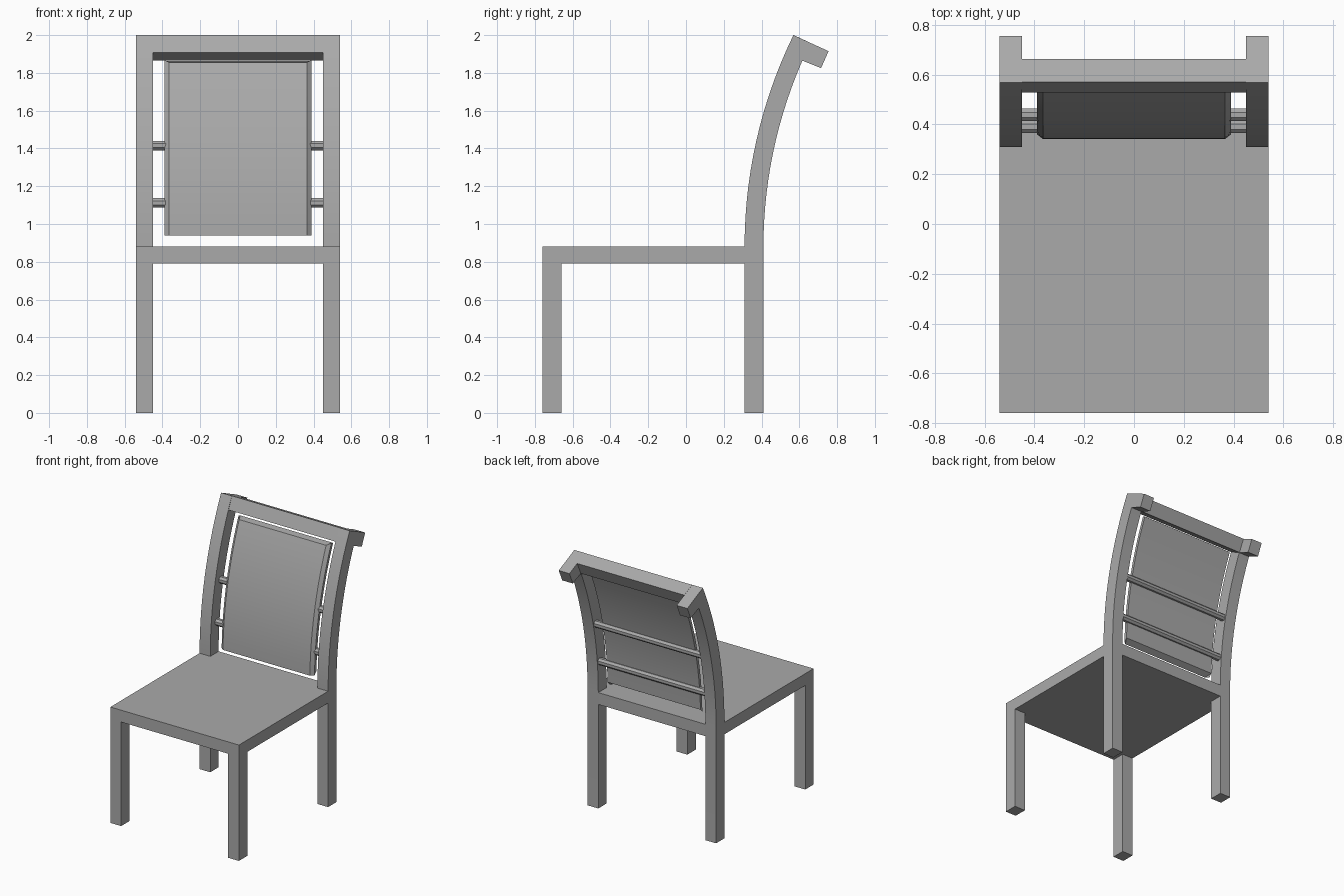
import bpy, bmesh, math
from mathutils import Vector

cube = bpy.data.objects.get("Cube")
if cube:
    bpy.data.objects.remove(cube, do_unlink=True)

grey = bpy.data.materials.new("grey")
grey.use_nodes = True
colour = (0.4, 0.4, 0.4, 1)
grey.diffuse_color = colour
grey.node_tree.nodes["Principled BSDF"].inputs["Base Color"].default_value = colour

RADIUS = 2.555     # sweep of the front edge of the back
SPRING = 0.88      # height where the curve begins
FRONT = 0.31       # front of the back posts


def finish(name, bm, smooth=False):
    bmesh.ops.recalc_face_normals(bm, faces=bm.faces)
    mesh = bpy.data.meshes.new(name)
    bm.to_mesh(mesh)
    bm.free()
    mesh.materials.append(grey)
    obj = bpy.data.objects.new(name, mesh)
    bpy.context.collection.objects.link(obj)
    if smooth:
        bpy.ops.object.select_all(action='DESELECT')
        obj.select_set(True)
        bpy.context.view_layer.objects.active = obj
        bpy.ops.object.shade_smooth_by_angle(angle=math.radians(20))
    return obj


def extrude_profile(name, profile, x0, x1, smooth=False):
    """Extrude a side (y, z) outline from x0 to x1."""
    bm = bmesh.new()
    face = bm.faces.new([bm.verts.new((x0, y, z)) for y, z in profile])
    side = bmesh.ops.extrude_face_region(bm, geom=[face])["geom"]
    verts = [g for g in side if isinstance(g, bmesh.types.BMVert)]
    bmesh.ops.translate(bm, verts=verts, vec=(x1 - x0, 0, 0))
    return finish(name, bm, smooth)


def box(name, x0, x1, y0, y1, z0, z1):
    return extrude_profile(name, [(y0, z0), (y1, z0), (y1, z1), (y0, z1)], x0, x1)


def arc_y(z, depth):
    """Depth position on the curve, measured back from its front edge."""
    r = RADIUS - depth
    return FRONT + RADIUS - math.sqrt(r * r - max(z - SPRING, 0) ** 2)


def arc(z0, z1, depth, steps=14):
    heights = [z0 + (z1 - z0) * i / steps for i in range(steps + 1)]
    return [(arc_y(z, depth), z) for z in heights]


# Seat, filled in between the back posts
box("seat", -0.54, 0.54, -0.76, FRONT, 0.79, 0.88)
box("seat_back_rail", -0.45, 0.45, FRONT, 0.41, 0.79, 0.88)

# Legs and curved back posts with their hooked tops
hook = [(0.755, 1.915), (0.715, 1.825)]
post = ([(FRONT, 0)] + arc(SPRING, 2.0, 0) + hook
        + arc(SPRING, 1.865, 0.1)[::-1] + [(0.41, 0)])
for side, x in (("right", -0.54), ("left", 0.45)):
    box(side + "_front_leg", x, x + 0.09, -0.76, -0.66, 0, 0.79)
    extrude_profile(side + "_back_post", post, x, x + 0.09, True)

# Top rail between the posts
rail = [(0.57, 2.0), (0.663, 1.957), (0.62, 1.865), (0.529, 1.908)]
extrude_profile("top_rail", rail, -0.45, 0.45)

# Curved back panel: a chamfered section lofted up the curve
bm = bmesh.new()
STEPS = 14
section = [(-0.365, 0.03), (0.365, 0.03), (0.39, 0.05), (0.39, 0.072),
           (-0.39, 0.072), (-0.39, 0.05)]
rings = []
for i in range(STEPS + 1):
    angle = math.asin((1.855 - SPRING) / (RADIUS - 0.03)) * i / STEPS
    start = math.asin((0.94 - SPRING) / (RADIUS - 0.03))
    angle = start + angle * (1 - start / 0.396)
    ring = []
    for x, depth in section:
        r = RADIUS - depth
        ring.append(bm.verts.new((x, FRONT + RADIUS - r * math.cos(angle),
                                  SPRING + r * math.sin(angle))))
    rings.append(ring)
# Slope the top and bottom edges
along = Vector((0, math.sin(angle), math.cos(angle)))
for vert, (x, depth) in zip(rings[-1], section):
    if depth > 0.03:
        vert.co += along * 0.025
for vert, (x, depth) in zip(rings[0], section):
    if depth > 0.06:
        vert.co.z += 0.025
for low, high in zip(rings, rings[1:]):
    for j in range(len(section)):
        k = (j + 1) % len(section)
        bm.faces.new((low[j], low[k], high[k], high[j]))
bm.faces.new(rings[0])
bm.faces.new(rings[-1])
bmesh.ops.triangulate(bm, faces=[f for f in bm.faces if len(f.verts) > 4])
finish("back_panel", bm, True)

# Two cross rods behind the panel
for name, z in (("lower_rod", 1.112), ("upper_rod", 1.415)):
    y = arc_y(z, 0.07)
    ring = [(y + 0.027 * math.cos(math.tau * (i + 0.5) / 8),
             z + 0.027 * math.sin(math.tau * (i + 0.5) / 8)) for i in range(8)]
    extrude_profile(name, ring, -0.45, 0.45)
